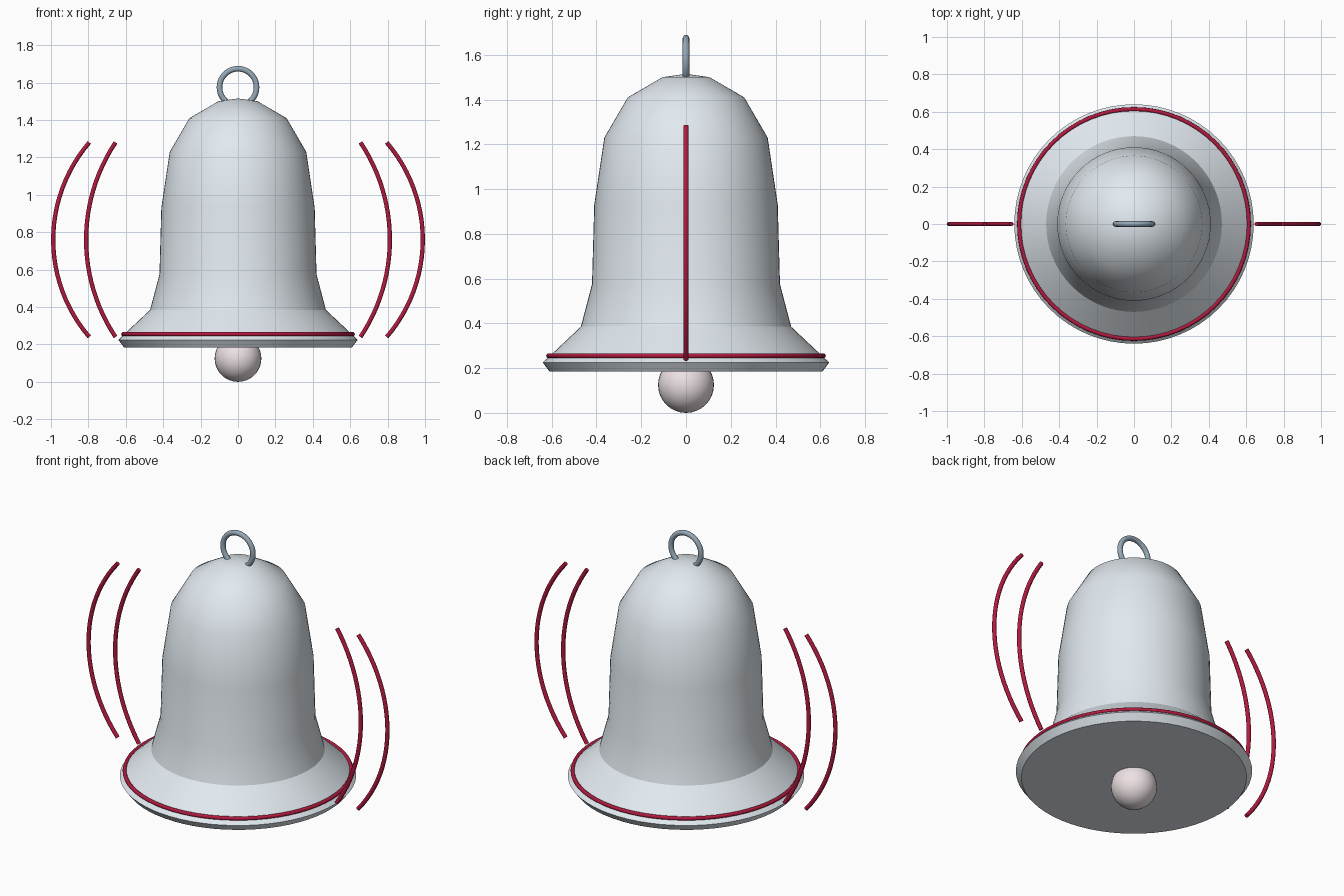
import bpy, math

if "Cube" in bpy.data.objects:
    bpy.data.objects.remove(bpy.data.objects["Cube"])


def material(name, rgb):
    m = bpy.data.materials.new(name)
    m.diffuse_color = (*rgb, 1)
    m.use_nodes = True
    m.node_tree.nodes["Principled BSDF"].inputs["Base Color"].default_value = m.diffuse_color
    return m


PALE = material("pale_metal", (0.76, 0.82, 0.87))
STEEL = material("blue_steel", (0.30, 0.40, 0.48))
PINK = material("soft_pink", (0.85, 0.76, 0.78))
RED = material("deep_red", (0.45, 0.01, 0.05))


def finish(name, mat, angle=30):
    ob = bpy.context.object
    ob.name = name
    ob.data.materials.clear()
    ob.data.materials.append(mat)
    bpy.ops.object.shade_smooth_by_angle(angle=math.radians(angle))
    return ob


def lathe(name, profile, mat, n=64):
    # Rings of the profile, closed by a flat base and a fan to the apex
    verts = [(r * math.cos(2 * math.pi * i / n), r * math.sin(2 * math.pi * i / n), z)
             for r, z in profile[:-1] for i in range(n)]
    rows = len(profile) - 1
    faces = [(k * n + i, k * n + (i + 1) % n, (k + 1) * n + (i + 1) % n, (k + 1) * n + i)
             for k in range(rows - 1) for i in range(n)]
    verts.append((0, 0, profile[-1][1]))
    top = (rows - 1) * n
    faces += [(top + i, top + (i + 1) % n, len(verts) - 1) for i in range(n)]
    faces.append(tuple(reversed(range(n))))
    me = bpy.data.meshes.new(name)
    me.from_pydata(verts, [], faces)
    ob = bpy.data.objects.new(name, me)
    bpy.context.collection.objects.link(ob)
    bpy.ops.object.select_all(action='DESELECT')
    ob.select_set(True)
    bpy.context.view_layer.objects.active = ob
    return finish(name, mat)


def motion_arc(name, side, x_end, x_mid, z_mid=0.76, half=0.52, steps=24):
    # Circular arc through both ends and the middle, bulging outwards
    sag = x_mid - x_end
    radius = (half ** 2 + sag ** 2) / (2 * sag)
    span = math.asin(half / radius)
    cu = bpy.data.curves.new(name, 'CURVE')
    cu.dimensions = '3D'
    cu.bevel_depth = 0.012
    cu.bevel_resolution = 3
    cu.use_fill_caps = True
    sp = cu.splines.new('POLY')
    sp.points.add(steps)
    for i, p in enumerate(sp.points):
        a = span * (2 * i / steps - 1)
        p.co = (side * (x_mid - radius + radius * math.cos(a)), 0,
                z_mid + radius * math.sin(a), 1)
    ob = bpy.data.objects.new(name, cu)
    bpy.context.collection.objects.link(ob)
    bpy.ops.object.select_all(action='DESELECT')
    ob.select_set(True)
    bpy.context.view_layer.objects.active = ob
    bpy.ops.object.convert(target='MESH')
    finish(name, RED, 40)


# Bell body
lathe("bell_body", [(0.61, 0.185), (0.64, 0.225), (0.47, 0.385), (0.42, 0.575),
                    (0.41, 0.93), (0.365, 1.23), (0.26, 1.41), (0.105, 1.50),
                    (0, 1.515)], PALE)

# Hanging loop
bpy.ops.mesh.primitive_torus_add(major_radius=0.099, minor_radius=0.015,
                                 major_segments=48, minor_segments=12,
                                 location=(0, 0, 1.575), rotation=(math.pi / 2, 0, 0))
finish("hanging_loop", STEEL, 60)

# Clapper ball
bpy.ops.mesh.primitive_uv_sphere_add(segments=32, ring_count=16, radius=0.125,
                                     location=(0, 0, 0.125))
finish("clapper", PINK)

# Red band round the lip
bpy.ops.mesh.primitive_torus_add(major_radius=0.614, minor_radius=0.011,
                                 major_segments=64, minor_segments=10,
                                 location=(0, 0, 0.255))
finish("lip_band", RED, 60)

# Ringing motion arcs, two on each side
for side, label in ((-1, "left"), (1, "right")):
    motion_arc(f"inner_motion_arc_{label}", side, 0.655, 0.812)
    motion_arc(f"outer_motion_arc_{label}", side, 0.795, 0.988)
